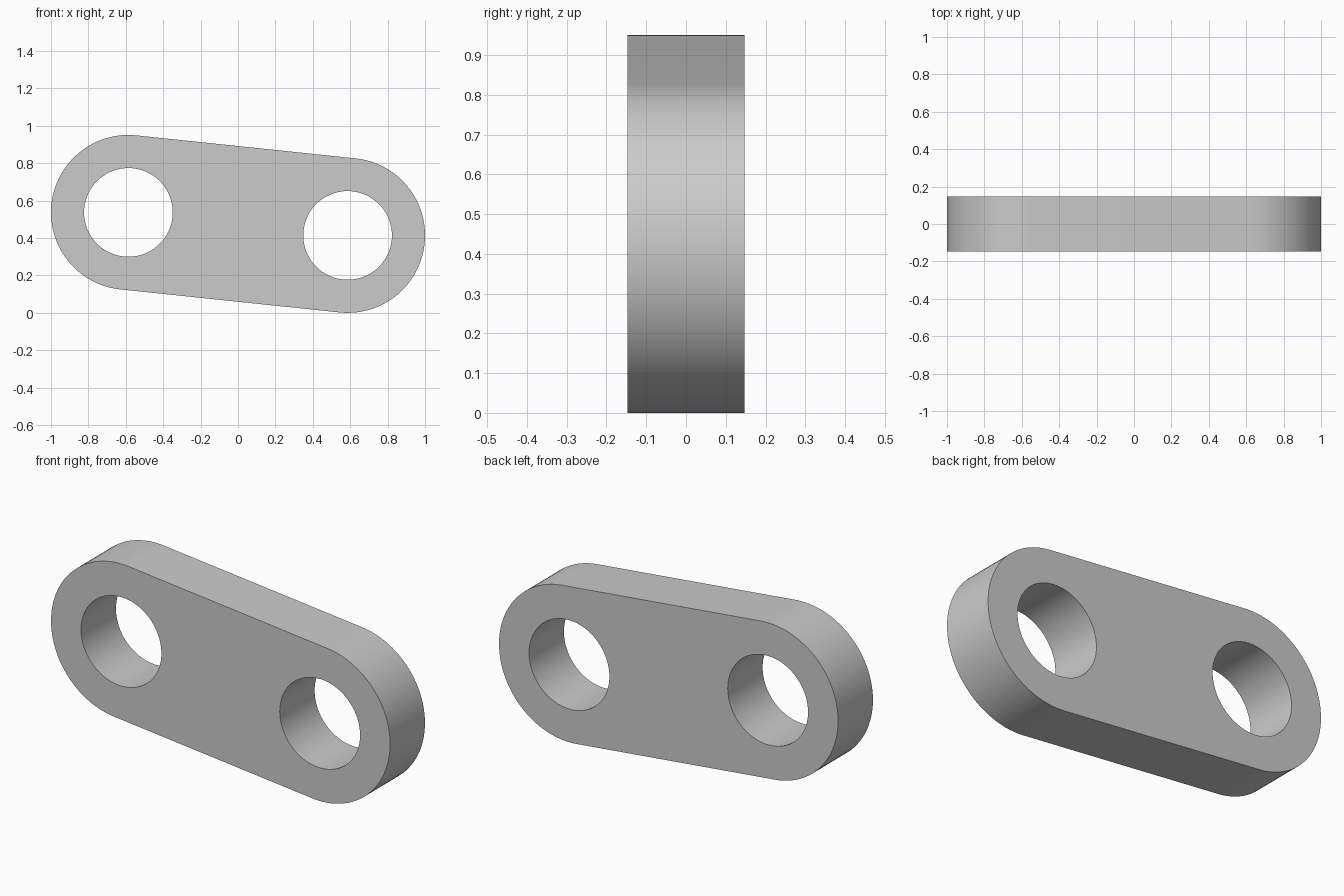
import bpy
import bmesh
import math

if "Cube" in bpy.data.objects:
    bpy.data.objects.remove(bpy.data.objects["Cube"], do_unlink=True)

END_RADIUS = 0.414
HOLE_RADIUS = 0.237
HALF_DEPTH = 0.147
RIGHT_END = (0.586, 0.414)
LEFT_END = (-0.586, 0.537)
TILT = math.atan2(RIGHT_END[1] - LEFT_END[1], RIGHT_END[0] - LEFT_END[0])


def arc(centre, radius, start, sweep, steps):
    """Points on the front plane, from start through sweep."""
    angles = [start + sweep * i / steps for i in range(steps + 1)]
    return [(centre[0] + radius * math.cos(a), -HALF_DEPTH,
             centre[1] + radius * math.sin(a)) for a in angles]


def add_loop(bm, points):
    verts = [bm.verts.new(p) for p in points]
    return [bm.edges.new((v, verts[i - 1])) for i, v in enumerate(verts)]


# Grey material
grey = bpy.data.materials.new("plain grey")
grey.use_nodes = True
colour = (0.6, 0.6, 0.6, 1)
grey.diffuse_color = colour
grey.node_tree.nodes["Principled BSDF"].inputs["Base Color"].default_value = colour

# Link outline: two round ends joined by tangent lines
bm = bmesh.new()
quarter = math.pi / 2
outline = (arc(RIGHT_END, END_RADIUS, TILT - quarter, math.pi, 48)
           + arc(LEFT_END, END_RADIUS, TILT + quarter, math.pi, 48))
edges = add_loop(bm, outline)

# Pin holes, one at each end
for centre in (LEFT_END, RIGHT_END):
    edges += add_loop(bm, arc(centre, HOLE_RADIUS, 0, math.tau, 72)[:-1])

# Fill the profile and extrude it to full depth
bmesh.ops.triangle_fill(bm, edges=edges, use_beauty=True)
result = bmesh.ops.extrude_face_region(bm, geom=bm.faces[:], use_keep_orig=True)
moved = [g for g in result["geom"] if isinstance(g, bmesh.types.BMVert)]
bmesh.ops.translate(bm, verts=moved, vec=(0, 2 * HALF_DEPTH, 0))
bmesh.ops.recalc_face_normals(bm, faces=bm.faces[:])

mesh = bpy.data.meshes.new("link_plate")
bm.to_mesh(mesh)
bm.free()
mesh.materials.append(grey)
link = bpy.data.objects.new("link_plate", mesh)
bpy.context.collection.objects.link(link)

# Smooth round walls with crisp rims
bpy.ops.object.select_all(action="DESELECT")
link.select_set(True)
bpy.context.view_layer.objects.active = link
bpy.ops.object.shade_smooth_by_angle(angle=math.radians(30))
